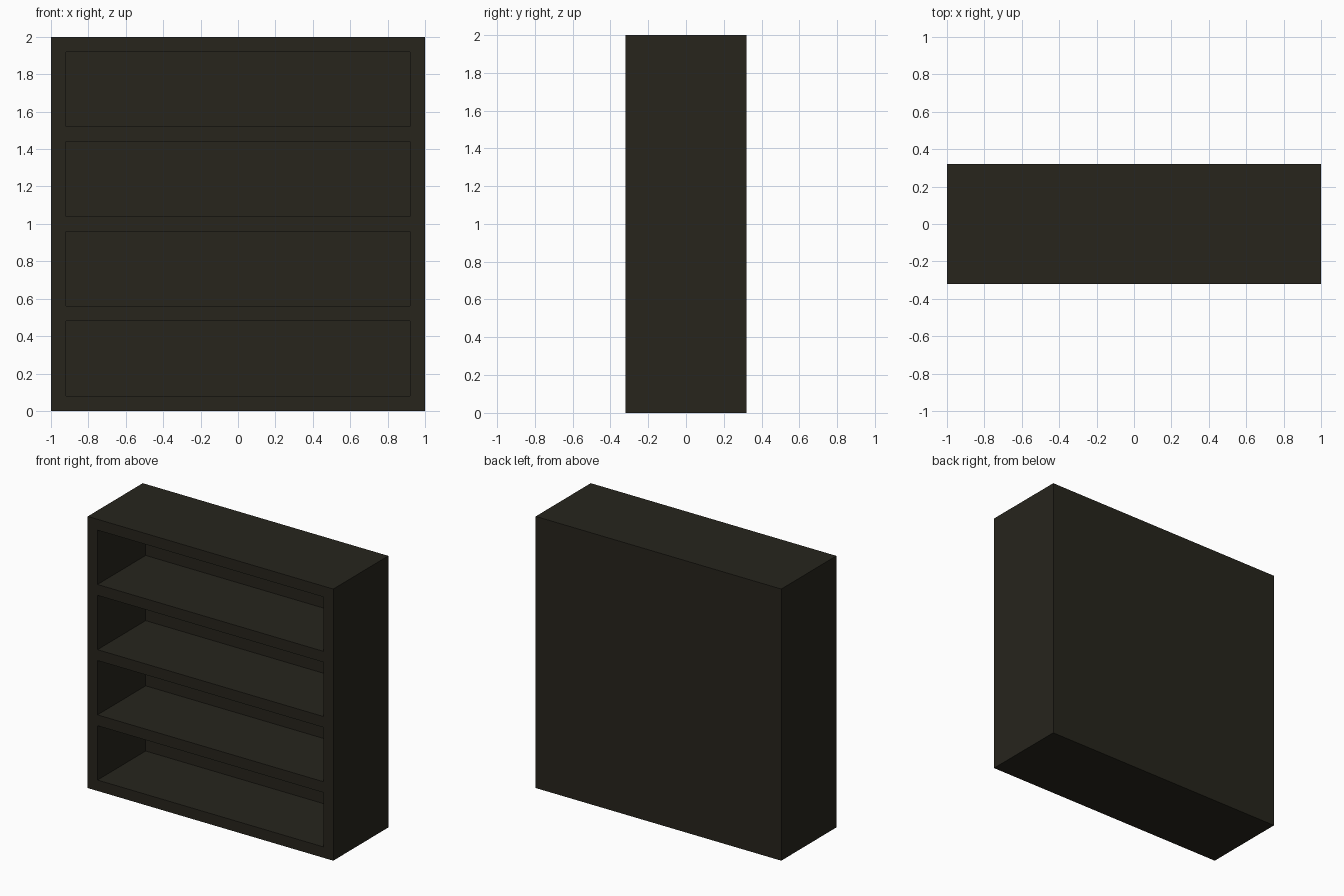
import bpy

if "Cube" in bpy.data.objects:
    bpy.data.objects.remove(bpy.data.objects["Cube"])

W, D, H, T = 2.0, 0.64, 2.0, 0.08   # width, depth, height, board thickness

wood = bpy.data.materials.new("dark_wood")
wood.diffuse_color = (0.02, 0.018, 0.012, 1)
wood.use_nodes = True
wood.node_tree.nodes["Principled BSDF"].inputs["Base Color"].default_value = wood.diffuse_color


def board(name, x, y, z):
    """Box spanning the given (min, max) ranges."""
    spans = (x, y, z)
    bpy.ops.mesh.primitive_cube_add(size=1, location=[(a + b) / 2 for a, b in spans])
    ob = bpy.context.object
    ob.name = name
    ob.scale = [b - a for a, b in spans]
    bpy.ops.object.transform_apply(location=False, rotation=False, scale=True)
    ob.data.materials.append(wood)
    return ob


inner = (-W / 2 + T, W / 2 - T)
depth = (-D / 2, D / 2)

# Top board over the full width
board("top_board", (-W / 2, W / 2), depth, (H - T, H))

# Side boards under the top
board("left_side", (-W / 2, inner[0]), depth, (0, H - T))
board("right_side", (inner[1], W / 2), depth, (0, H - T))

# Back panel between the sides
board("back_panel", inner, (D / 2 - T, D / 2), (0, H - T))

# Evenly spaced shelves, the lowest being the base
for i in range(4):
    z = i * (H - T) / 4
    board("base_shelf" if i == 0 else f"shelf_{i}", inner, (-D / 2, D / 2 - T), (z, z + T))
